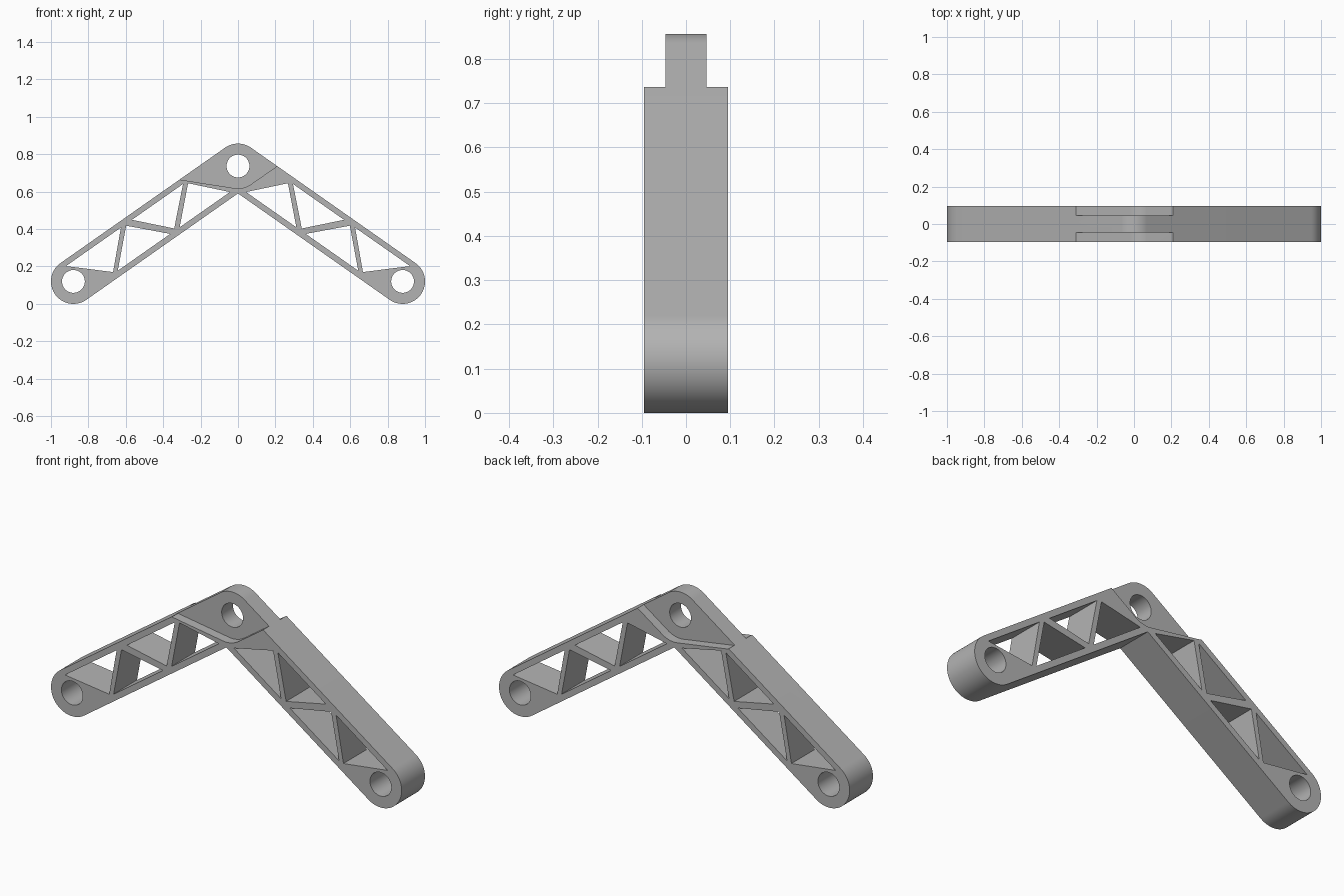
import bpy, bmesh
from math import sin, cos, radians, atan2, degrees

cube = bpy.data.objects.get("Cube")
if cube:
    bpy.data.objects.remove(cube)

# Main dimensions
R, HOLE, HALF, WEB = 0.12, 0.061, 0.095, 0.046
APEX, FOOT = (0, 0.737), (0.88, 0.12)
SLOPE = (APEX[1] - FOOT[1]) / FOOT[0]
TILT = degrees(atan2(SLOPE, 1))

metal = bpy.data.materials.new("grey metal")
metal.use_nodes = True
grey = (0.45, 0.45, 0.45, 1)
metal.diffuse_color = grey
metal.node_tree.nodes["Principled BSDF"].inputs["Base Color"].default_value = grey


def arc(centre, r, a0, a1, n):
    angles = [radians(a0 + (a1 - a0) * i / n) for i in range(n + 1)]
    return [(centre[0] + r * cos(a), centre[1] + r * sin(a)) for a in angles]


def circle(centre, r, n=48):
    return arc(centre, r, 0, 360, n)[:-1]


def mirror(points):
    return [(-x, z) for x, z in reversed(points)]


def plate(name, loops, y0, y1):
    """Fill an outline with holes and extrude it from y0 to y1."""
    bm = bmesh.new()
    for loop in loops:
        vs = [bm.verts.new((x, y0, z)) for x, z in loop]
        for a, b in zip(vs, vs[1:] + vs[:1]):
            bm.edges.new((a, b))
    bmesh.ops.triangle_fill(bm, edges=bm.edges[:], use_beauty=True, normal=(0, -1, 0))
    ext = bmesh.ops.extrude_face_region(bm, geom=bm.faces[:])
    moved = [g for g in ext["geom"] if isinstance(g, bmesh.types.BMVert)]
    bmesh.ops.translate(bm, verts=moved, vec=(0, y1 - y0, 0))
    bmesh.ops.recalc_face_normals(bm, faces=bm.faces[:])
    mesh = bpy.data.meshes.new(name)
    bm.to_mesh(mesh)
    bm.free()
    mesh.materials.append(metal)
    obj = bpy.data.objects.new(name, mesh)
    bpy.context.collection.objects.link(obj)
    return obj


# Outline of the two arms
foot_arc = arc(FOOT, R, 90 - TILT, -90 - TILT, 40)
notch = (0, APEX[1] - R / cos(radians(TILT)))
outline = arc(APEX, R, 90 + TILT, 90 - TILT, 24) + foot_arc + [notch] + mirror(foot_arc)


# Triangular windows between the rails and struts of an arm
def upper(x):
    return (x, APEX[1] + 0.110 - SLOPE * x)


def lower(x):
    return (x, APEX[1] - 0.109 - SLOPE * x)


windows = [
    [lower(0.043), (0.267, 0.645), lower(0.312)],
    [upper(0.294), upper(0.567), (0.341, 0.403)],
    [lower(0.362), (0.598, 0.418), lower(0.643)],
    [upper(0.626), upper(0.92), (0.668, 0.170)],
]
loops = [outline, circle(APEX, HOLE), circle(FOOT, HOLE), mirror(circle(FOOT, HOLE))]
for w in windows:
    loops += [w, mirror(w)]
body = plate("rocker_arm", loops, -HALF, HALF)

# Joint recess on both faces, leaving a thin central tongue
recess = [(-0.31, 0.664)] + arc(APEX, R, 260.9, 270 + TILT, 16)
recess += [(0.21, 0.737), (0.21, 1.0), (-0.31, 1.0)]
cutters = []
for side, name in ((-1, "front_recess_cutter"), (1, "back_recess_cutter")):
    cutter = plate(name, [recess], side * WEB, side * 0.2)
    cutter.hide_render = True
    mod = body.modifiers.new(name, "BOOLEAN")
    mod.operation, mod.solver, mod.object = "DIFFERENCE", "EXACT", cutter
    cutters.append(cutter)

bpy.ops.object.select_all(action="DESELECT")
body.select_set(True)
bpy.context.view_layer.objects.active = body
for mod in list(body.modifiers):
    bpy.ops.object.modifier_apply(modifier=mod.name)
for cutter in cutters:
    bpy.data.objects.remove(cutter)
bpy.ops.object.shade_smooth_by_angle(angle=radians(30))
